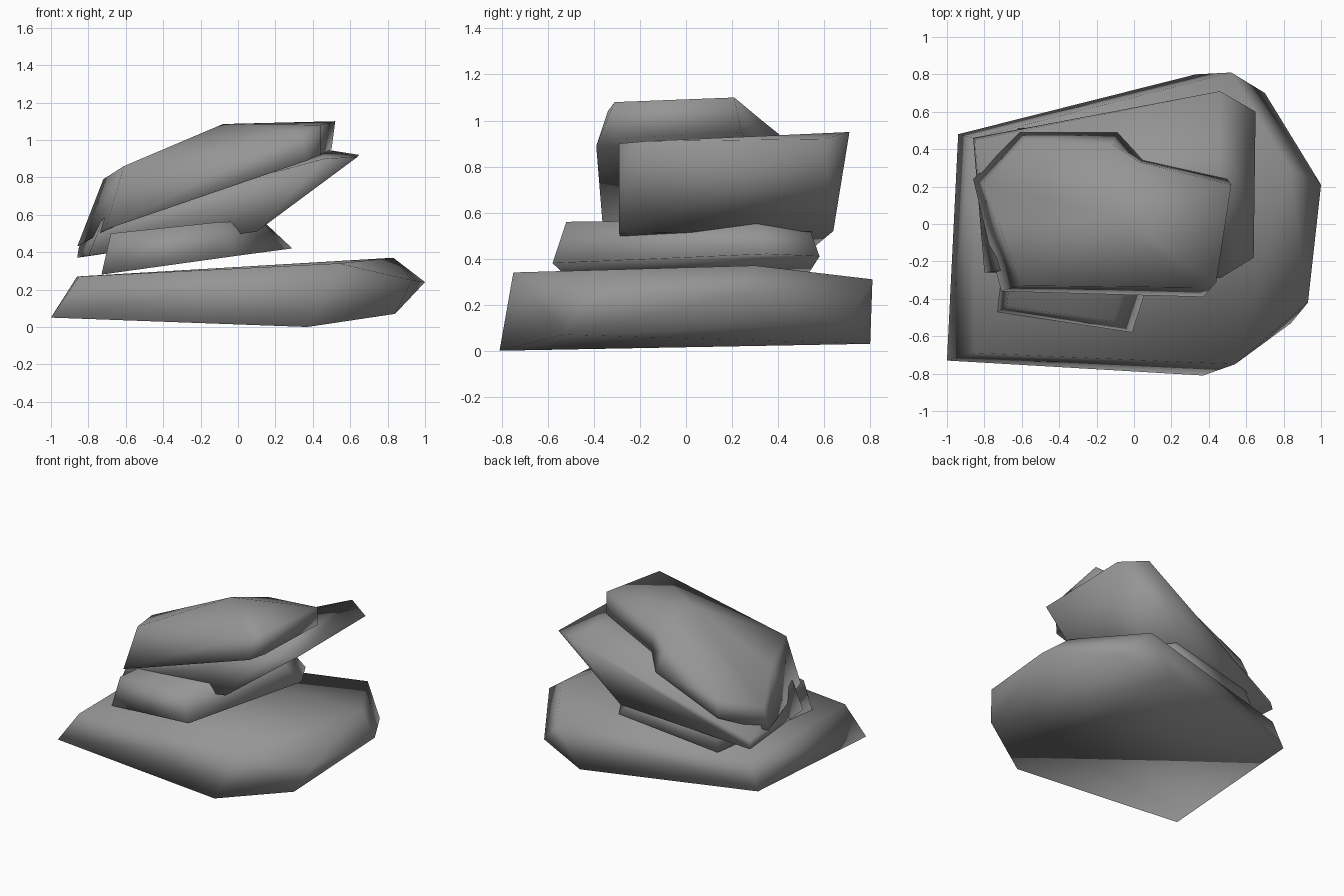
import bpy
import bmesh
import math

if "Cube" in bpy.data.objects:
    bpy.data.objects.remove(bpy.data.objects["Cube"], do_unlink=True)

# Single grey stone colour
GREY = (0.3, 0.3, 0.3, 1.0)
stone = bpy.data.materials.new("stone_grey")
stone.use_nodes = True
stone.diffuse_color = GREY
shader = stone.node_tree.nodes["Principled BSDF"]
shader.inputs["Base Color"].default_value = GREY
shader.inputs["Roughness"].default_value = 0.9


def finish(name, bm):
    """Turn a bmesh into a softly shaded stone object."""
    bmesh.ops.recalc_face_normals(bm, faces=bm.faces[:])
    for face in bm.faces:
        face.smooth = True
    mesh = bpy.data.meshes.new(name)
    bm.to_mesh(mesh)
    bm.free()
    mesh.materials.append(stone)
    bpy.context.collection.objects.link(bpy.data.objects.new(name, mesh))


def hull_stone(name, lower, upper):
    """Convex slab wrapped around its lower and upper corners."""
    bm = bmesh.new()
    for corner in lower + upper:
        bm.verts.new(corner)
    result = bmesh.ops.convex_hull(bm, input=bm.verts[:])
    spare = set(result["geom_interior"]) | set(result["geom_unused"])
    loose = [item for item in spare if isinstance(item, bmesh.types.BMVert)]
    bmesh.ops.delete(bm, geom=loose, context="VERTS")
    bmesh.ops.dissolve_limit(bm, angle_limit=math.radians(2),
                             verts=bm.verts[:], edges=bm.edges[:])
    finish(name, bm)


def ring_stone(name, lower, upper, crown):
    """Slab with a notched outline: two matching rings and a crown point."""
    bm = bmesh.new()
    low = [bm.verts.new(corner) for corner in lower]
    high = [bm.verts.new(corner) for corner in upper]
    peak = bm.verts.new(crown)
    count = len(low)
    for i in range(count):
        j = (i + 1) % count
        bm.faces.new((low[i], low[j], high[j], high[i]))
        bm.faces.new((high[i], high[j], peak))
    underside = bm.faces.new(low[::-1])
    bmesh.ops.triangulate(bm, faces=[underside])
    finish(name, bm)


# Wide base slab
hull_stone(
    "base_stone",
    lower=[(-1, -.73, .05), (.37, -.81, 0), (.84, -.53, .07), (1, .21, .24),
           (.7, .7, .12), (.33, .8, .03), (-.94, .48, .08)],
    upper=[(-.85, -.69, .27), (.54, -.75, .34), (.93, -.42, .25),
           (.83, .3, .37), (.52, .81, .31), (-.86, .46, .27)])

# Small slab resting on the base
hull_stone(
    "second_stone",
    lower=[(-.73, -.47, .28), (-.01, -.58, .38), (.29, .35, .42),
           (.16, .58, .41), (-.62, .51, .3)],
    upper=[(-.68, -.44, .5), (-.11, -.52, .56), (.13, .3, .57),
           (.05, .53, .55), (-.58, .46, .5)])

# Tilted slab rising to one side
hull_stone(
    "third_stone",
    lower=[(-.8, -.26, .38), (.1, -.29, .51), (.1, .64, .52),
           (-.86, .46, .37)],
    upper=[(-.72, -.25, .58), (.46, -.29, .9), (.64, -.18, .91),
           (.65, .6, .92), (.46, .71, .95), (-.85, .45, .43)])

# Notched slab on top
ring_stone(
    "top_stone",
    lower=[(-.71, -.36, .52), (.37, -.39, .89), (.44, -.31, .92),
           (.5, .24, .95), (.05, .34, .82), (-.09, .49, .76),
           (-.61, .49, .55), (-.86, .24, .43), (-.79, -.05, .47)],
    upper=[(-.61, -.33, .86), (.33, -.34, 1.04), (.44, -.31, 1.08),
           (.52, .21, 1.1), (.03, .33, 1), (-.12, .43, .92),
           (-.58, .45, .67), (-.8, .21, .58), (-.72, 0, .79)],
    crown=(-.08, .03, 1.085))
